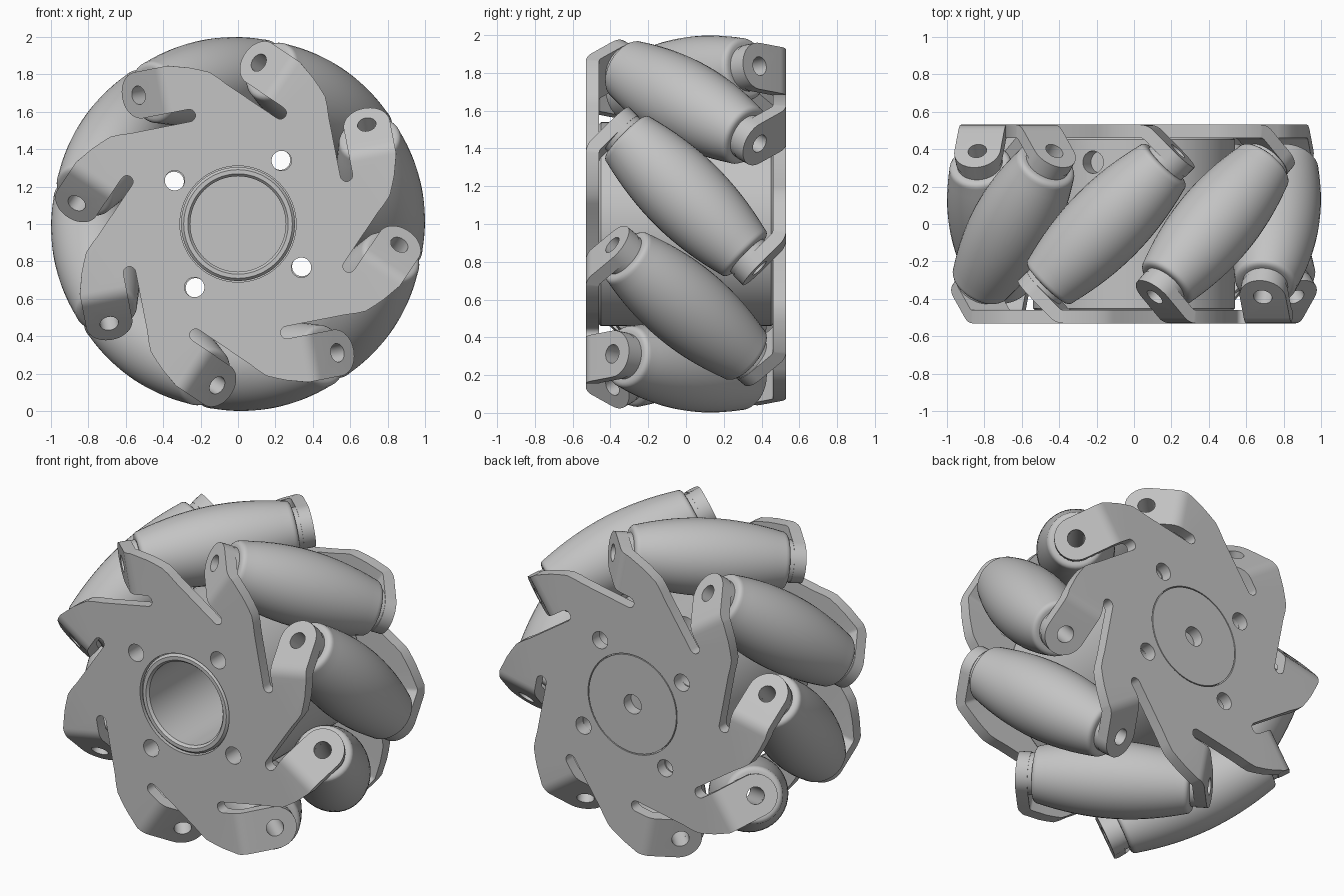
import bpy, bmesh, math
from mathutils import Matrix, Vector

if "Cube" in bpy.data.objects:
    bpy.data.objects.remove(bpy.data.objects["Cube"])

N = 8                      # rollers
A0 = math.radians(11)      # angle of the first roller centre
D = 0.776                  # distance from wheel axis to roller axis
T = 0.39                   # sideways and axial offset of the tab holes
TAB_R = 0.125
CENTER = Vector((0, 0, 1))
S2 = math.sqrt(2)

grey = bpy.data.materials.new("metal_grey")
grey.diffuse_color = (0.55, 0.55, 0.55, 1)
grey.use_nodes = True
grey.node_tree.nodes["Principled BSDF"].inputs["Base Color"].default_value = grey.diffuse_color


def make_object(name, bm, normals=True):
    if normals:
        bmesh.ops.recalc_face_normals(bm, faces=bm.faces)
    mesh = bpy.data.meshes.new(name)
    bm.to_mesh(mesh)
    bm.free()
    mesh.materials.append(grey)
    ob = bpy.data.objects.new(name, mesh)
    bpy.context.collection.objects.link(ob)
    return ob


def activate(ob):
    bpy.ops.object.select_all(action='DESELECT')
    ob.select_set(True)
    bpy.context.view_layer.objects.active = ob


def smooth(ob):
    activate(ob)
    bpy.ops.object.shade_smooth_by_angle(angle=math.radians(32))


def lathe(name, profile, matrix, seg=48, closed=False):
    """Spin (radius, height) points about local z."""
    bm = bmesh.new()
    rings = []
    for r, h in profile:
        if r == 0:
            rings.append([bm.verts.new((0, 0, h))] * seg)
        else:
            rings.append([bm.verts.new((r * math.cos(2 * math.pi * i / seg),
                                        r * math.sin(2 * math.pi * i / seg), h)) for i in range(seg)])
    pairs = list(zip(rings, rings[1:]))
    if closed:
        pairs.append((rings[-1], rings[0]))
    for p, q in pairs:
        for i in range(seg):
            j = (i + 1) % seg
            bm.faces.new(list(dict.fromkeys((p[i], p[j], q[j], q[i]))))
    bm.transform(matrix)
    return make_object(name, bm)


def frame(a):
    """Radial and tangential directions at angle a."""
    return (Vector((math.cos(a), 0, math.sin(a))),
            Vector((-math.sin(a), 0, math.cos(a))))


def axis_matrix(origin, z, x):
    y = z.cross(x)
    m = Matrix((x, y, z)).transposed().to_4x4()
    return Matrix.Translation(origin) @ m


def add_cylinder(bm, origin, direction, radius, depth, seg=32):
    rot = direction.to_track_quat('Z', 'Y').to_matrix().to_4x4()
    bmesh.ops.create_cone(bm, cap_ends=True, segments=seg, radius1=radius, radius2=radius,
                          depth=depth, matrix=Matrix.Translation(origin) @ rot)


def cut(ob, bm):
    """Cut the cylinders in bm out of ob and bake all modifiers."""
    cutter = make_object("cutter", bm)
    cutter.hide_render = True
    mod = ob.modifiers.new("holes", 'BOOLEAN')
    mod.operation, mod.solver, mod.object = 'DIFFERENCE', 'EXACT', cutter
    activate(ob)
    bpy.ops.object.convert(target='MESH')
    bpy.data.objects.remove(cutter, do_unlink=True)


def mount_holes(bm):
    for k in range(4):
        u, _ = frame(math.radians(55.5 + 90 * k))
        add_cylinder(bm, CENTER + 0.41 * u, Vector((0, 1, 0)), 0.053, 1.4)


def side_plate(name):
    """Flat star plate with bent roller tabs, made as a sheet and thickened."""
    bm = bmesh.new()
    outline = []
    inner, outer = D - TAB_R, D + TAB_R
    lead = [(.745, -.082), (.79, -.042), (.825, -.005), (.85, .05), (.87, .1)]
    bend_r = 0.1
    v0 = 0.53 - 2 * (0.53 - T) - bend_r * math.tan(math.pi / 8)
    for k in range(N):
        u, v = frame(A0 + k * 2 * math.pi / N)

        def vert(pu, pv, y=-0.53):
            return bm.verts.new(CENTER + pu * u + pv * v + Vector((0, y, 0)))
        # leading edge of the arm
        outline += [vert(*p) for p in lead]
        o, i = vert(outer, v0), vert(inner, v0)
        outline += [o, i]
        # slot behind the tab
        for s in range(9):
            t = math.pi * s / 8
            outline.append(vert(inner - .033 + .033 * math.cos(t), .145 - .033 * math.sin(t)))
        # rounded bend
        for s in range(1, 6):
            f = math.pi / 4 * s / 5
            pv, y = v0 + bend_r * math.sin(f), -0.53 + bend_r * (1 - math.cos(f))
            o2, i2 = vert(outer, pv, y), vert(inner, pv, y)
            bm.faces.new((o, o2, i2, i))
            o, i = o2, i2
        # round tab end
        arc = []
        for s in range(21):
            t = math.pi * s / 20
            w = TAB_R * math.sin(t) / S2
            arc.append(vert(D + TAB_R * math.cos(t), T + w, -T + w))
        bm.faces.new([o] + arc + [i])
    bm.faces.new(outline)
    ob = make_object(name, bm, normals=False)
    mod = ob.modifiers.new("thickness", 'SOLIDIFY')
    mod.thickness, mod.offset, mod.use_even_offset = 0.07, -1, True

    holes = bmesh.new()
    mount_holes(holes)
    add_cylinder(holes, CENTER + Vector((0, -0.5, 0)), Vector((0, 1, 0)), 0.31, 0.3, 64)
    for k in range(N):
        u, v = frame(A0 + k * 2 * math.pi / N)
        add_cylinder(holes, CENTER + D * u + T * v + Vector((0, -T, 0)),
                     (v - Vector((0, 1, 0))).normalized(), 0.05, 0.25)
    cut(ob, holes)
    return ob


# side plates: the back one is the front one turned over
front = side_plate("front_plate")
back = side_plate("back_plate")
back.data.transform(Matrix.Translation(CENTER) @ Matrix.Rotation(math.pi, 4, frame(A0)[0])
                    @ Matrix.Translation(-CENTER))
smooth(front)
smooth(back)

# hub with open front bore and blind back centre hole
hub_profile = [(0, .42), (.255, .42), (.255, -.515), (.268, -.53), (.29, -.53), (.304, -.515),
               (.304, -.46), (.53, -.46), (.54, -.45), (.54, .45), (.53, .46), (.304, .46),
               (.304, .53), (.06, .53), (.06, .46), (0, .46)]
hub = lathe("hub", hub_profile, axis_matrix(CENTER, Vector((0, 1, 0)), Vector((1, 0, 0))), 64)
hub_holes = bmesh.new()
mount_holes(hub_holes)
su, _ = frame(math.radians(114))
add_cylinder(hub_holes, CENTER + .53 * su + Vector((0, .33, 0)), su, 0.06, 0.2)
cut(hub, hub_holes)
smooth(hub)

# barrel rollers with end collars
END, RIM = 0.455, 0.03


def barrel(s):
    return 1 - math.sqrt(D * D + s * s / 2)


half = [(barrel(s), s) for s in [(END - RIM) * i / 8 for i in range(9)]]
edge = barrel(END - RIM)
half += [(edge - RIM * (1 - math.cos(t)), END - RIM + RIM * math.sin(t))
         for t in (math.pi / 8, math.pi / 4, 3 * math.pi / 8, math.pi / 2)]
half += [(.122, END), (.122, .482), (.05, .482)]
roller_profile = [(r, -s) for r, s in reversed(half[1:])] + half
for k in range(N):
    u, v = frame(A0 + k * 2 * math.pi / N)
    axis = (v - Vector((0, 1, 0))).normalized()
    smooth(lathe(f"roller_{k + 1}", roller_profile, axis_matrix(CENTER + D * u, axis, u), 40, True))
